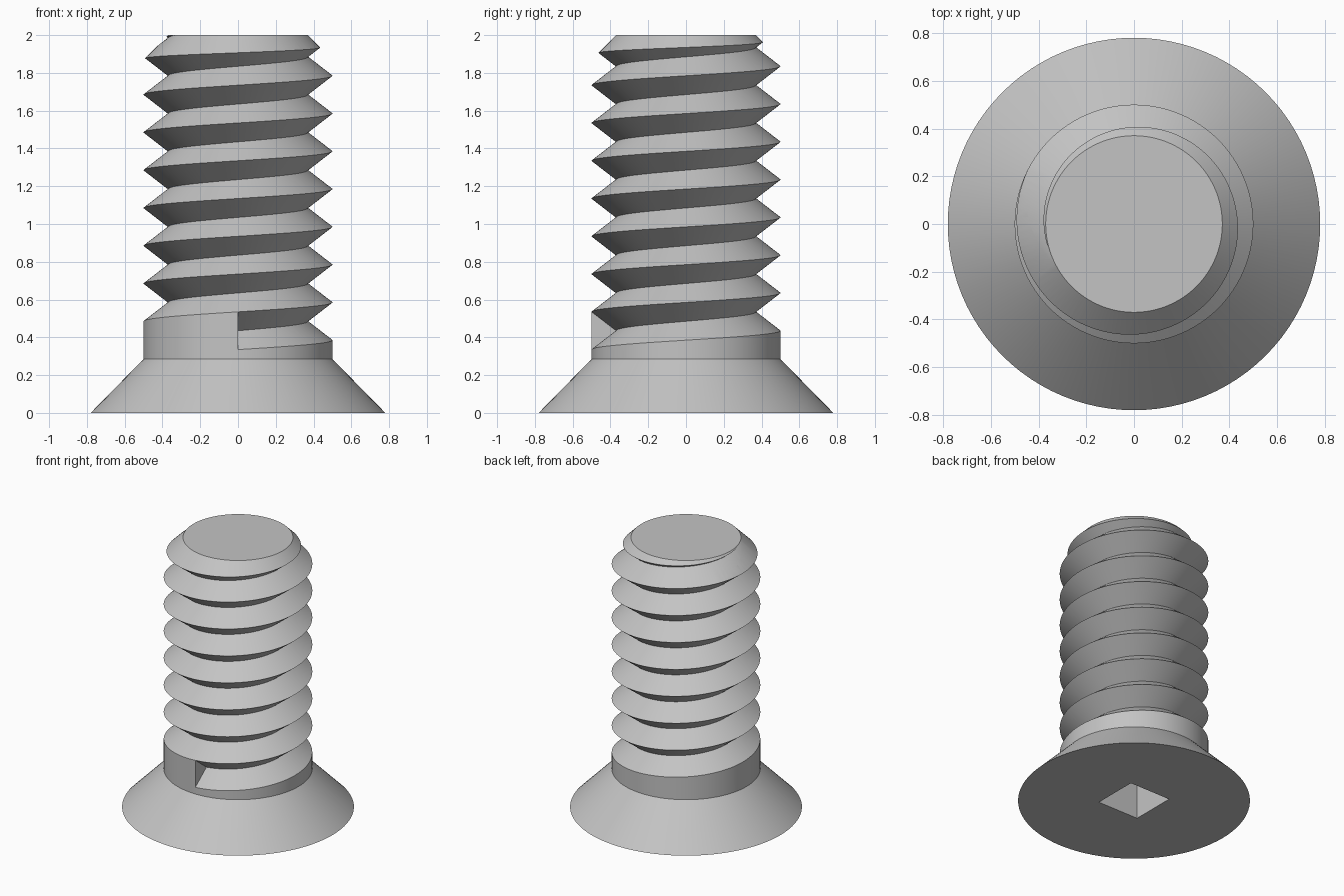
import bpy, bmesh, math

cube = bpy.data.objects.get("Cube")
if cube:
    bpy.data.objects.remove(cube, do_unlink=True)

SEG = 96                    # facets per turn
PITCH, TURNS = 0.2, 9       # thread pitch and number of turns
CREST, ROOT = 0.5, 0.37     # thread radii
HEAD_R, HEAD_Z, START_Z = 0.78, 0.285, 0.335

steel = bpy.data.materials.new("grey steel")
steel.use_nodes = True
grey = (0.55, 0.55, 0.55, 1)
steel.diffuse_color = grey
steel.node_tree.nodes["Principled BSDF"].inputs["Base Color"].default_value = grey


def make_object(name, bm):
    bmesh.ops.remove_doubles(bm, verts=bm.verts, dist=1e-5)
    bmesh.ops.recalc_face_normals(bm, faces=bm.faces)
    mesh = bpy.data.meshes.new(name)
    bm.to_mesh(mesh)
    bm.free()
    mesh.materials.append(steel)
    obj = bpy.data.objects.new(name, mesh)
    bpy.context.collection.objects.link(obj)
    return obj


def column(bm, i):
    """Outline of the screw at one angle, starting from the front."""
    turn = i / SEG
    a = turn * math.tau - math.pi / 2
    outline = [(HEAD_R, 0), (CREST, HEAD_Z)]
    for k in range(TURNS):
        z = START_Z + PITCH * (turn + k)
        outline += [(CREST, z), (ROOT, z + PITCH / 2)]
    return [bm.verts.new((r * math.cos(a), r * math.sin(a), z)) for r, z in outline]


# Head, shank and helical thread as one closed skin
bm = bmesh.new()
cols = [column(bm, i) for i in range(SEG + 1)]
first, last = cols[0], cols[-1]
for a, b in zip(cols, cols[1:]):
    for j in range(len(a) - 1):
        ring = [a[j], b[j], b[j + 1], a[j + 1]]
        if j == 1 and b is last:
            ring.insert(2, first[2])
        bm.faces.new(ring)
bm.faces.new((first[2], first[3], last[2]))            # wall where the thread starts
bm.faces.new([c[0] for c in cols[:-1]])                # underside of the head
tip = bm.verts.new((0, 0, START_Z + PITCH * (TURNS + 1)))
for a, b in zip(cols, cols[1:]):
    bm.faces.new((a[-1], b[-1], tip))
bm.faces.new((last[-2], last[-1], tip, first[-1])) 
screw = make_object("screw", bm)

# Chamfered envelope that trims the end of the thread
bm = bmesh.new()
rings = []
for r, z in ((1.0, -0.2), (1.0, 1.37), (ROOT, 2.0)):
    rings.append([bm.verts.new((r * math.cos(i * math.tau / SEG), r * math.sin(i * math.tau / SEG), z))
                  for i in range(SEG)])
for low, high in zip(rings, rings[1:]):
    for i in range(SEG):
        n = (i + 1) % SEG
        bm.faces.new((low[i], low[n], high[n], high[i]))
bm.faces.new(rings[0])
bm.faces.new(rings[-1])
envelope = make_object("end_trim_cutter", bm)

# Square drive socket in the head
bm = bmesh.new()
bmesh.ops.create_cube(bm, size=1)
bmesh.ops.scale(bm, vec=(0.335, 0.335, 0.7), verts=bm.verts)
socket = make_object("socket_cutter", bm)

bpy.ops.object.select_all(action="DESELECT")
screw.select_set(True)
bpy.context.view_layer.objects.active = screw
for cutter, operation in ((envelope, "INTERSECT"), (socket, "DIFFERENCE")):
    mod = screw.modifiers.new(cutter.name, "BOOLEAN")
    mod.object, mod.operation, mod.solver = cutter, operation, "EXACT"
    bpy.ops.object.modifier_apply(modifier=mod.name)
    bpy.data.objects.remove(cutter, do_unlink=True)

bpy.ops.object.shade_smooth_by_angle(angle=math.radians(25))
